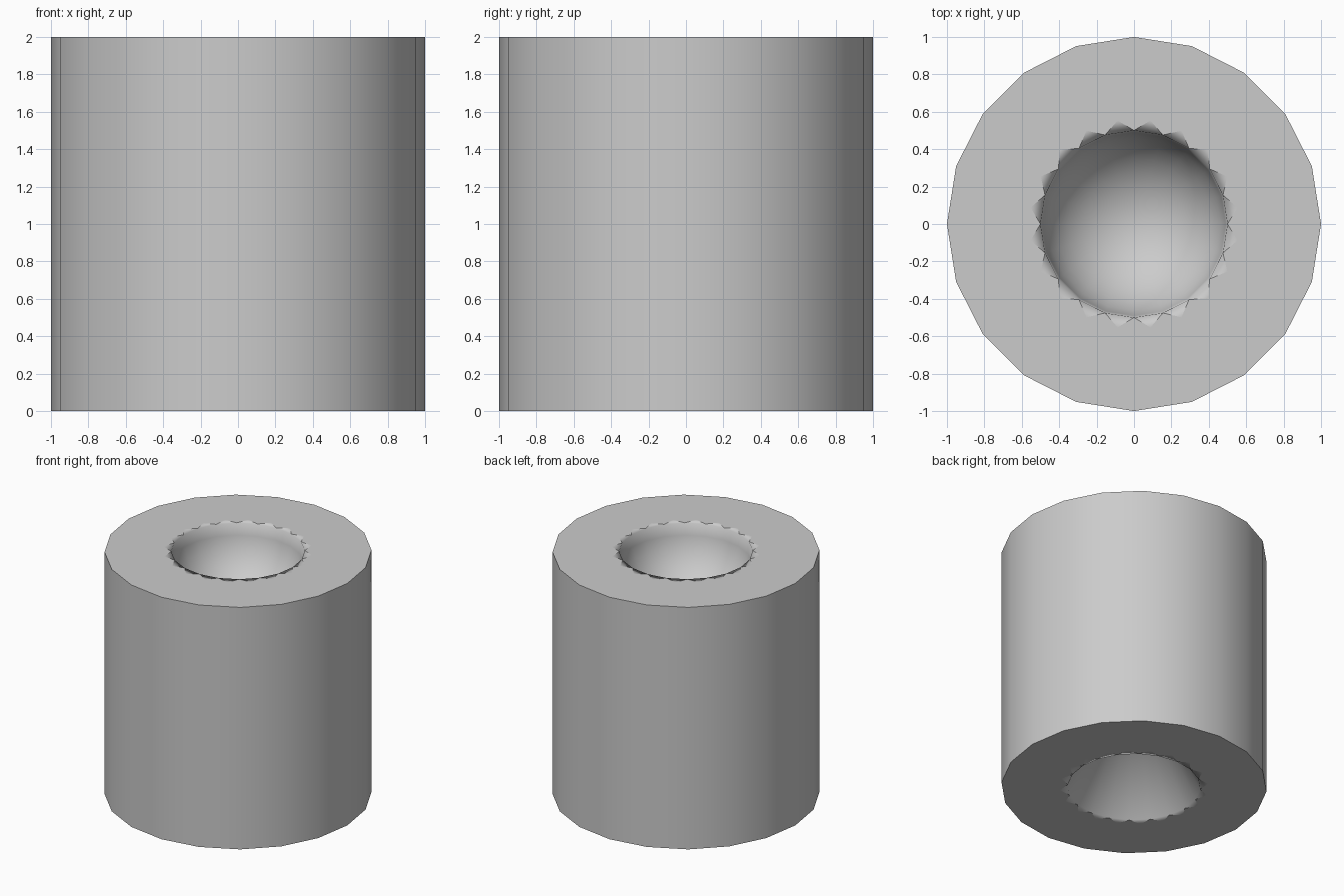
import bpy
import bmesh
from math import sin, cos, pi

if "Cube" in bpy.data.objects:
    bpy.data.objects.remove(bpy.data.objects["Cube"])

N = 20            # sides
OUTER, HOLE, TIP = 1.0, 0.5, 0.56
HEIGHT = 2.0
CONE_DEPTH = 1.0
BOWL_STEPS = 8

bm = bmesh.new()


def ring(r, z, shift=0.0):
    return [bm.verts.new((r * cos(2 * pi * (i + shift) / N),
                          r * sin(2 * pi * (i + shift) / N), z)) for i in range(N)]


def face(verts, smooth=True):
    bm.faces.new(verts).smooth = smooth


def bridge(a, b):
    for i in range(N):
        j = (i + 1) % N
        face((a[i], a[j], b[j], b[i]))


def fan(a, z):
    centre = bm.verts.new((0, 0, z))
    for i in range(N):
        face((a[i], a[(i + 1) % N], centre))


def cap(outer, z):
    """Flat end ring with a toothed border blending into the recess."""
    rim, tips = ring(HOLE, z), ring(TIP, z, 0.5)
    for i in range(N):
        j = (i + 1) % N
        face((rim[i], outer[i], tips[i]), False)
        face((outer[i], outer[j], tips[i]), False)
        face((outer[j], rim[j], tips[i]), False)
        face((rim[i], tips[i], rim[j]))
    return rim


# Outer wall and both ends
bottom, top = ring(OUTER, 0), ring(OUTER, HEIGHT)
bridge(bottom, top)
top_rim = cap(top, HEIGHT)
bottom_rim = cap(bottom, 0)

# Hemispherical bowl in the top
previous = top_rim
for k in range(1, BOWL_STEPS):
    a = pi / 2 * k / BOWL_STEPS
    current = ring(HOLE * cos(a), HEIGHT - HOLE * sin(a))
    bridge(previous, current)
    previous = current
fan(previous, HEIGHT - HOLE)

# Conical recess in the bottom
fan(bottom_rim, CONE_DEPTH)

bmesh.ops.recalc_face_normals(bm, faces=bm.faces)
mesh = bpy.data.meshes.new("hollowed_cylinder")
bm.to_mesh(mesh)
bm.free()
obj = bpy.data.objects.new("hollowed_cylinder", mesh)
bpy.context.collection.objects.link(obj)
